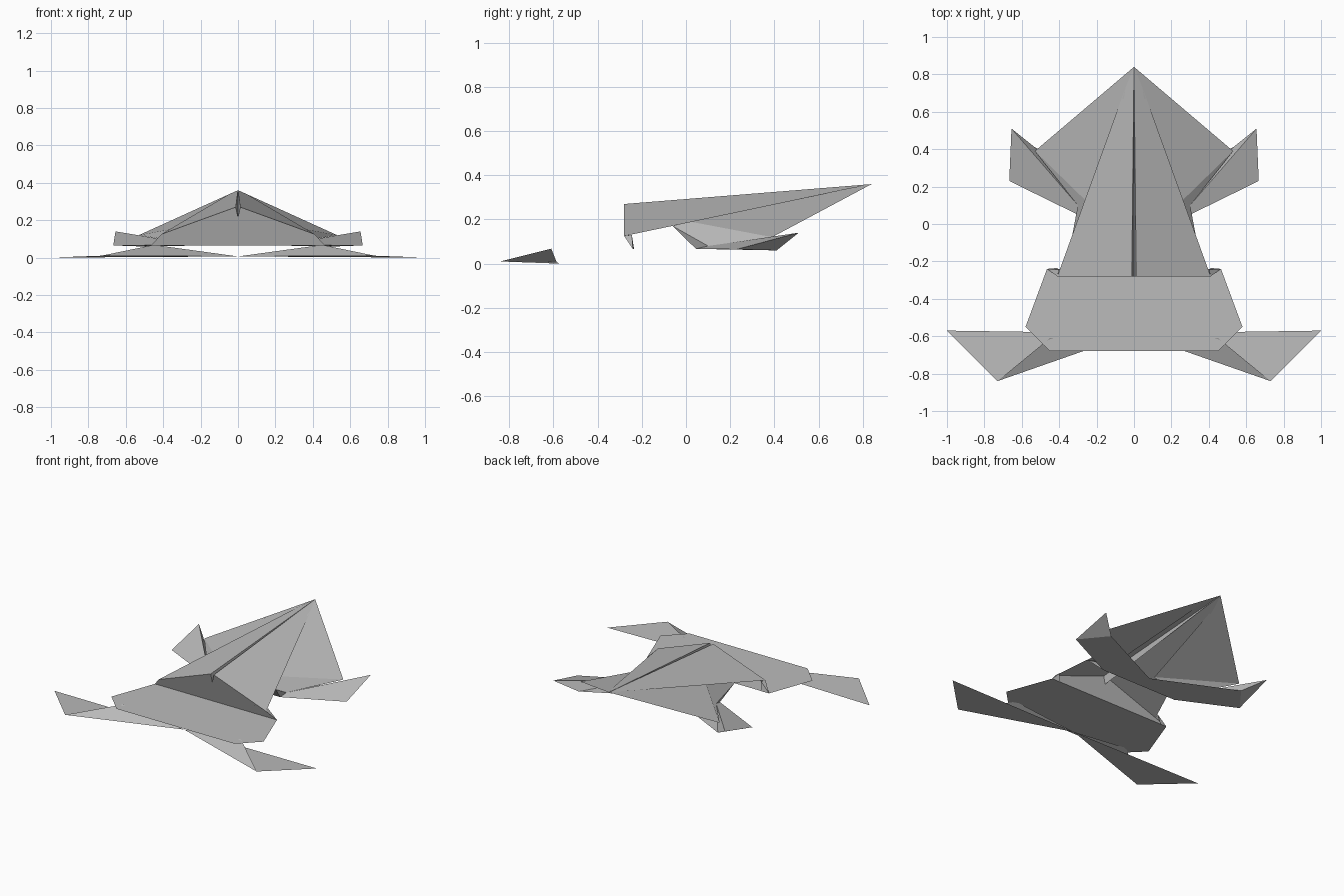
import bpy
import bmesh
from mathutils import Vector

cube = bpy.data.objects.get("Cube")
if cube:
    bpy.data.objects.remove(cube, do_unlink=True)

# One grey paper colour
paper = bpy.data.materials.new("grey_paper")
paper.use_nodes = True
GREY = (0.5, 0.5, 0.5, 1.0)
paper.diffuse_color = GREY
bsdf = paper.node_tree.nodes["Principled BSDF"]
bsdf.inputs["Base Color"].default_value = GREY
bsdf.inputs["Roughness"].default_value = 0.9


def sheet(name, faces, mirror=True):
    """Folded paper part: faces are (outward hint, corner points), mirrored in x."""
    bm = bmesh.new()
    for sx in ((1, -1) if mirror else (1,)):
        for hint, pts in faces:
            face = bm.faces.new([bm.verts.new((p[0] * sx, p[1], p[2])) for p in pts])
            face.normal_update()
            if face.normal.dot(Vector((hint[0] * sx, hint[1], hint[2]))) < 0:
                face.normal_flip()
    bmesh.ops.remove_doubles(bm, verts=bm.verts, dist=0.0005)
    mesh = bpy.data.meshes.new(name)
    bm.to_mesh(mesh)
    bm.free()
    mesh.materials.append(paper)
    obj = bpy.data.objects.new(name, mesh)
    bpy.context.collection.objects.link(obj)
    return obj


def flip(p):
    return (-p[0], p[1], p[2])


UP, DOWN, FRONT, SIDE = (0, 0, 1), (0, 0, -1), (0, -1, 0), (1, 0, 0)

# Shared fold points on the +x half
tail = (0, 0.84, 0.36)           # raised rear tip
ridge = (0.012, -0.28, 0.27)     # front end of the back ridge
groove = (0, -0.28, 0.215)       # bottom of the ridge slit
shoulder = (0.41, -0.28, 0.125)  # front lower corner of the back
crease = (0.045, 0.73, 0.34)     # rear end of the back's side edge
neck = (0.465, -0.24, 0.065)     # where the neck meets the head
flank = (0.53, 0.39, 0.12)       # outer corner of the rear wing
wing_in = (0.15, 0.02, 0.19)     # inner corner of the rear wing
hip = (0.33, -0.06, 0.17)
heel = (0.29, 0.045, 0.067)
knee = (0.30, 0.10, 0.08)
toe = (0.655, 0.51, 0.14)
foot_out = (0.667, 0.23, 0.065)
foot_in = (0.53, 0.41, 0.06)
belly = (0, 0.15, 0.067)

# Back: two sloping sides with a narrow slit along the ridge
sheet("back", [
    (UP, [tail, crease, shoulder, ridge]),
    (SIDE, [tail, ridge, groove]),
])

# Rear wings spreading below the back
sheet("rear_wings", [
    (UP, [tail, flank, wing_in, crease]),
])

# Front of the body, leaning over the head
sheet("neck", [
    (FRONT, [ridge, shoulder, neck, flip(neck), flip(shoulder), flip(ridge), groove]),
], mirror=False)
sheet("neck_tabs", [
    (UP, [shoulder, neck, (0.40, -0.245, 0.13)]),
    (UP, [neck, (0.41, -0.235, 0.066), (0.40, -0.245, 0.13)]),
])

# Flat head plate
outline = [neck, (0.58, -0.55, 0.065), (0.45, -0.68, 0.065)]
sheet("head", [
    (UP, outline + [flip(p) for p in reversed(outline)]),
], mirror=False)

# Front legs: flat foot with a folded ridge above
leg_mid = (0, -0.585, 0.006)
leg_tip = (0.73, -0.84, 0.01)
sheet("front_legs", [
    (UP, [leg_mid, leg_tip, (1, -0.57, 0)]),
    (FRONT, [leg_mid, leg_tip, (0.45, -0.61, 0.068)]),
])

# Rear legs: hip walls and folded feet
sheet("rear_legs", [
    (SIDE, [hip, heel, knee]),
    (SIDE, [hip, knee, flank, wing_in]),
    (UP, [heel, foot_out, toe, knee]),
    (UP, [knee, toe, foot_in]),
    (SIDE, [foot_out, foot_in, toe]),
])

# Underside joining the rear legs
sheet("belly", [
    (DOWN, [heel, foot_out, foot_in, belly]),
    (DOWN, [heel, belly, (0, 0.045, 0.067)]),
    (FRONT, [hip, heel, (0, 0.045, 0.067), (0, -0.06, 0.17)]),
])
